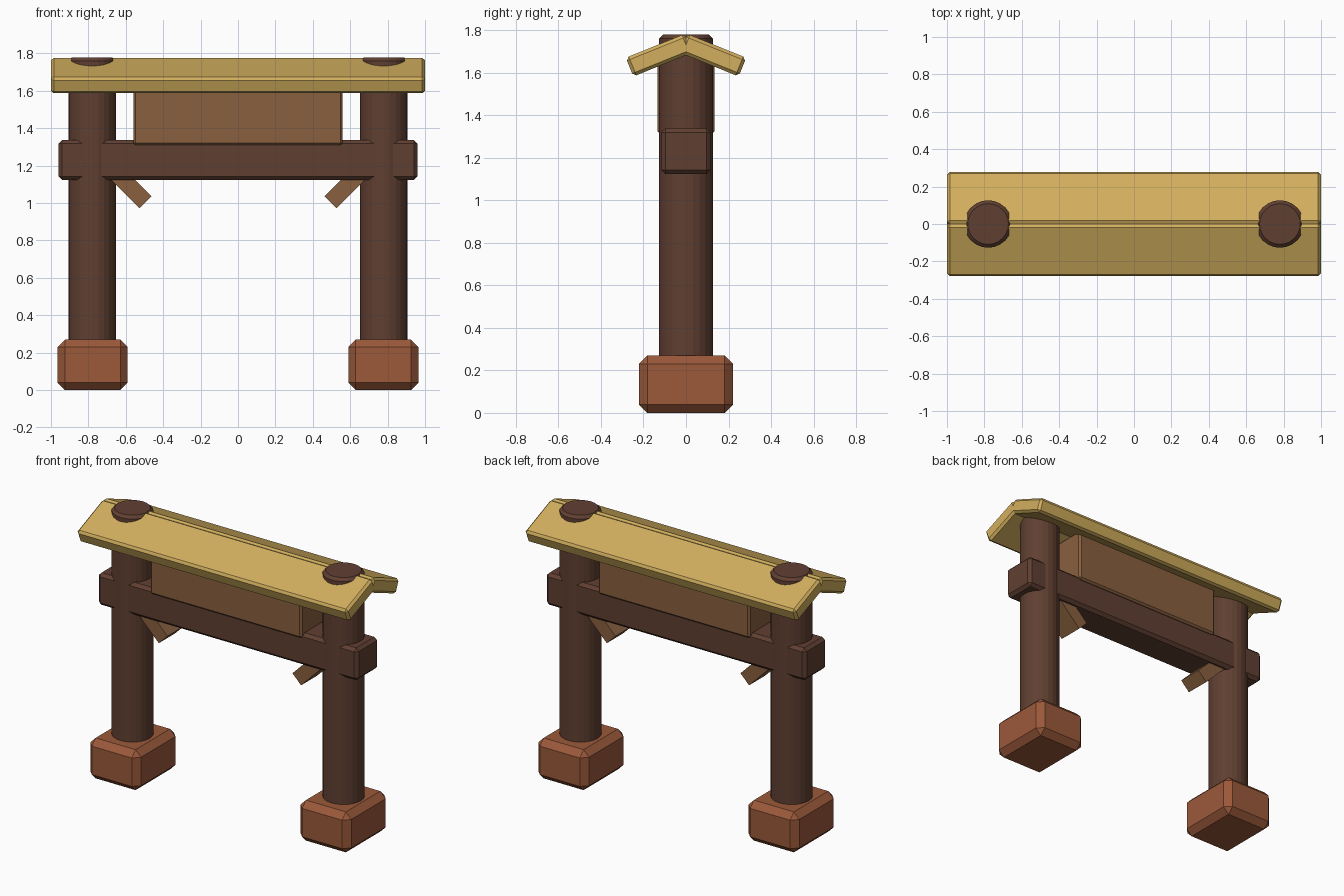
import bpy
from math import radians, sin, cos

cube = bpy.data.objects.get("Cube")
if cube:
    bpy.data.objects.remove(cube, do_unlink=True)


def material(name, color):
    m = bpy.data.materials.new(name)
    m.use_nodes = True
    m.diffuse_color = (*color, 1)
    m.node_tree.nodes["Principled BSDF"].inputs["Base Color"].default_value = (*color, 1)
    return m


DARK = material("dark wood", (0.117, 0.05, 0.031))
MID = material("mid wood", (0.25, 0.117, 0.05))
CLAY = material("red clay", (0.328, 0.1, 0.042))
STRAW = material("straw yellow", (0.65, 0.43, 0.112))


def finish(obj, name, mat, bevel):
    obj.name = name
    obj.data.materials.append(mat)
    if bevel:
        mod = obj.modifiers.new("chamfer", "BEVEL")
        mod.width = bevel
        mod.segments = 1
        mod.limit_method = "ANGLE"
        mod.angle_limit = radians(40)
    return obj


def box(name, center, size, mat, bevel=0, rotation=(0, 0, 0)):
    bpy.ops.mesh.primitive_cube_add(size=1, location=center, rotation=rotation)
    obj = bpy.context.object
    # Scale the mesh itself so chamfers stay even
    for v in obj.data.vertices:
        v.co = [c * s for c, s in zip(v.co, size)]
    return finish(obj, name, mat, bevel)


# Pillars, footings and braces, one set per side
POST_X, POST_TOP = 0.78, 1.778
for side, s in (("left", 1), ("right", -1)):
    box(side + "_footing", (s * 0.777, 0, 0.135), (0.375, 0.444, 0.27), CLAY, 0.04)
    bpy.ops.mesh.primitive_cylinder_add(vertices=24, radius=0.127, depth=POST_TOP - 0.1,
                                        location=(s * POST_X, 0, (POST_TOP + 0.1) / 2))
    finish(bpy.context.object, side + "_pillar", DARK, 0.018)
    box(side + "_brace", (s * 0.6, 0, 1.11), (0.3, 0.17, 0.09), MID,
        rotation=(0, -s * radians(45), 0))

# Cross beam running through both pillars
box("cross_beam", (0, 0, 1.23), (1.92, 0.232, 0.215), DARK, 0.02)

# Board between the beam and the roof
box("header_board", (0, 0, 1.485), (1.12, 0.266, 0.35), MID, 0.012)

# Two sloping roof slabs meeting at the ridge
SLOPE, LENGTH, THICK = radians(22), 0.3, 0.095
for side, s in (("back", 1), ("front", -1)):
    y = 0.005 + cos(SLOPE) * LENGTH / 2 - sin(SLOPE) * THICK / 2
    z = 1.782 - sin(SLOPE) * LENGTH / 2 - cos(SLOPE) * THICK / 2
    box(side + "_roof_slab", (0, s * y, z), (2, LENGTH, THICK), STRAW, 0.015,
        rotation=(-s * SLOPE, 0, 0))
